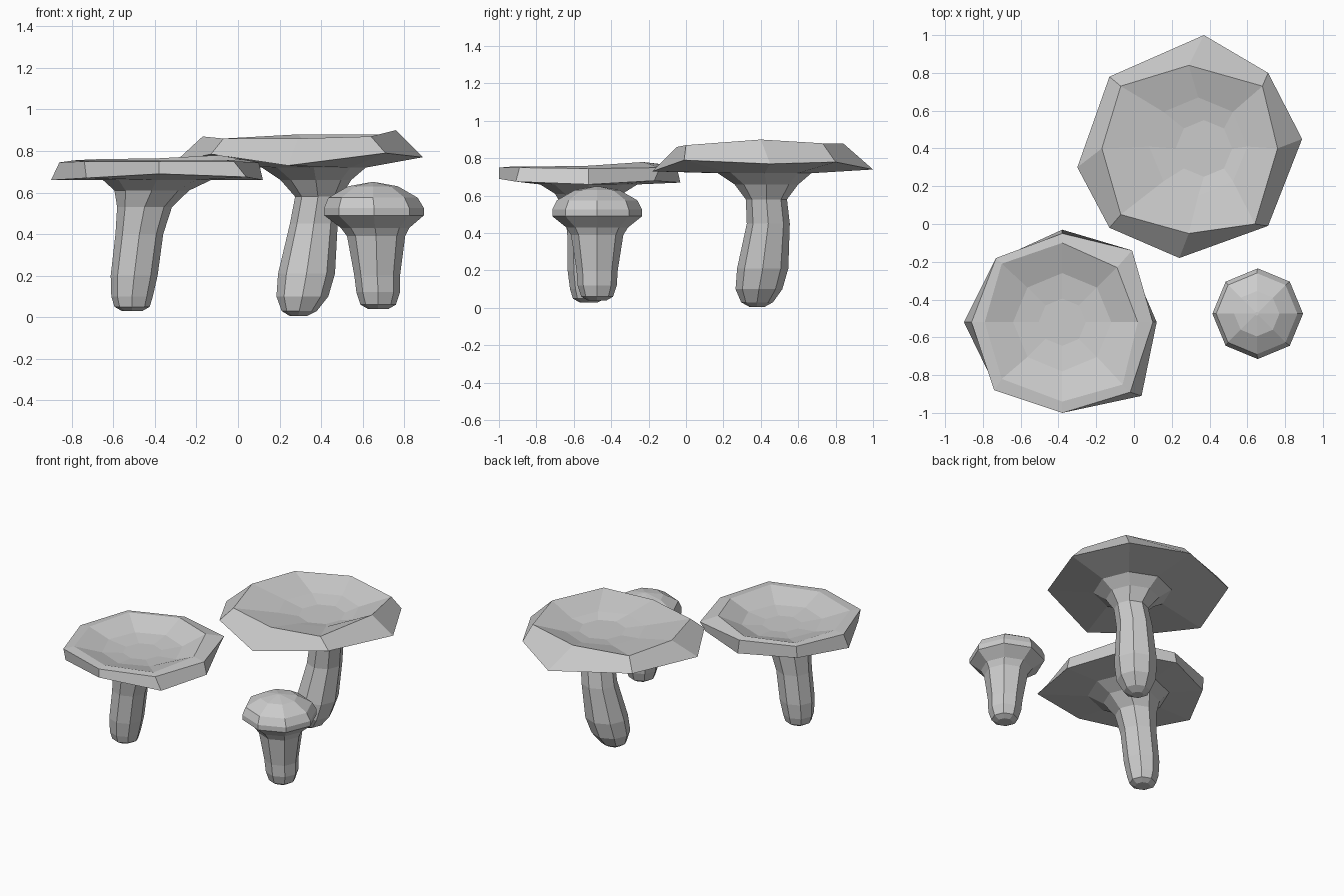
import bpy, bmesh
from math import sin, cos, pi

SIDES = 8


def ring(x, y, z, r):
    # Octagon starting at the back, going clockwise seen from above
    return [(x + r * sin(2 * pi * i / SIDES), y + r * cos(2 * pi * i / SIDES), z)
            for i in range(SIDES)]


def loft(name, rings):
    # Skin consecutive octagons and close both ends
    bm = bmesh.new()
    loops = [[bm.verts.new(p) for p in r] for r in rings]
    for a, b in zip(loops, loops[1:]):
        for i in range(SIDES):
            j = (i + 1) % SIDES
            bm.faces.new((a[i], a[j], b[j], b[i]))
    bm.faces.new(loops[0])
    bm.faces.new(loops[-1])
    bmesh.ops.recalc_face_normals(bm, faces=bm.faces)
    mesh = bpy.data.meshes.new(name)
    bm.to_mesh(mesh)
    bm.free()
    obj = bpy.data.objects.new(name, mesh)
    bpy.context.collection.objects.link(obj)


# Large mushroom: bent stem, drooping rim, shallow dished top
large_stem = [(.29, .38, .005, .04), (.295, .38, .03, .085), (.31, .39, .10, .125),
              (.33, .41, .21, .137), (.365, .44, .45, .115), (.385, .43, .58, .11),
              (.375, .43, .66, .17), (.365, .42, .72, .25)]
large_rim = [(.37, 1.0, .74), (.71, .80, .78), (.89, .45, .77), (.71, -.01, .79),
             (.24, -.18, .73), (-.13, -.02, .785), (-.30, .30, .75), (-.13, .78, .77)]
large_lip = [(.29, .84, .88), (.68, .73, .88), (.76, .40, .90), (.64, 0, .87),
             (.29, -.05, .86), (-.07, .05, .86), (-.17, .40, .87), (-.07, .73, .86)]
large_dish = [(.34, .41, .82, .26), (.37, .40, .80, .15)]
loft("large_mushroom", [ring(*s) for s in large_stem] + [large_rim, large_lip]
     + [ring(*s) for s in large_dish])

# Medium mushroom: thin upright rim band around a dished top
medium_stem = [(-.51, -.52, .03, .05), (-.51, -.52, .05, .085), (-.51, -.52, .10, .10),
               (-.50, -.52, .20, .113), (-.475, -.52, .40, .115), (-.45, -.52, .53, .132),
               (-.415, -.52, .61, .18), (-.39, -.52, .66, .26)]
medium_rim = [(-.38, -.03, .67), (-.03, -.17, .68), (.12, -.52, .66), (.04, -.91, .675),
              (-.38, -1, .69), (-.73, -.87, .67), (-.90, -.52, .66), (-.73, -.19, .67)]
medium_edge = [(-.38, -.05, .755), (-.01, -.14, .75), (.10, -.52, .745), (-.02, -.89, .75),
               (-.38, -1, .75), (-.74, -.88, .75), (-.86, -.52, .745), (-.73, -.18, .755)]
medium_lip = [(-.38, -.10, .765), (-.09, -.23, .78), (.02, -.52, .76), (-.06, -.85, .755),
              (-.38, -.94, .755), (-.70, -.82, .755), (-.79, -.52, .755), (-.70, -.21, .76)]
medium_dish = [(-.38, -.52, .705, .26), (-.38, -.52, .69, .125)]
loft("medium_mushroom", [ring(*s) for s in medium_stem]
     + [medium_rim, medium_edge, medium_lip] + [ring(*s) for s in medium_dish])

# Small mushroom: tapered stem and domed cap
small = [(.675, -.475, .04, .05), (.675, -.475, .06, .085), (.675, -.475, .12, .105),
         (.67, -.475, .20, .11), (.665, -.475, .39, .14), (.66, -.475, .43, .165),
         (.655, -.475, .49, .24), (.655, -.475, .525, .24), (.65, -.475, .575, .215),
         (.65, -.475, .63, .12), (.65, -.475, .65, .01)]
loft("small_mushroom", [ring(*s) for s in small])
